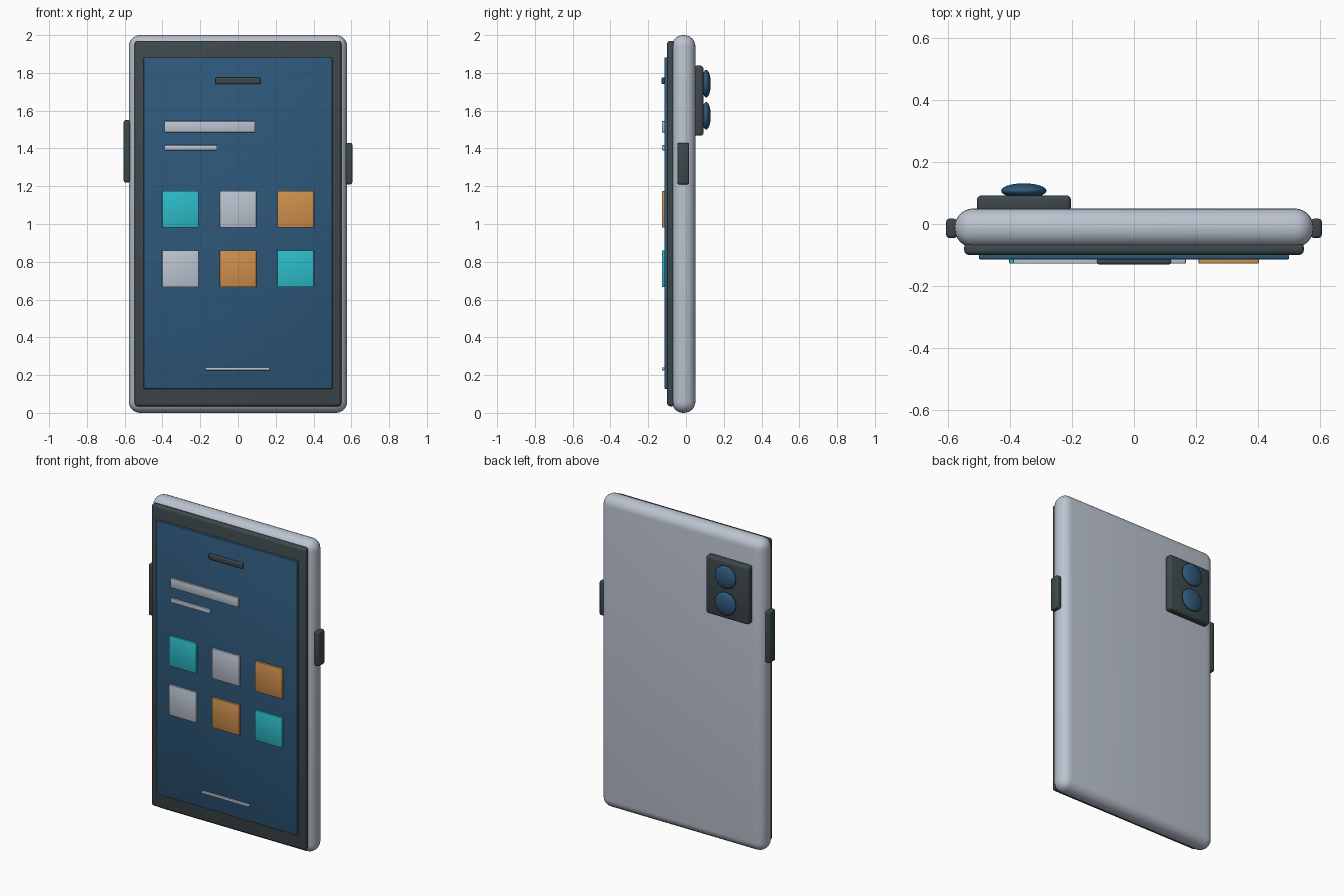
import bpy
import math

cube = bpy.data.objects.get("Cube")
if cube:
    bpy.data.objects.remove(cube, do_unlink=True)


def material(name, rgb):
    m = bpy.data.materials.new(name)
    m.use_nodes = True
    m.diffuse_color = (*rgb, 1)
    m.node_tree.nodes["Principled BSDF"].inputs["Base Color"].default_value = (*rgb, 1)
    return m


silver = material("silver", (0.50, 0.55, 0.63))
charcoal = material("charcoal", (0.047, 0.064, 0.07))
blue = material("screen blue", (0.027, 0.098, 0.195))
teal = material("teal", (0.026, 0.50, 0.575))
orange = material("orange", (0.62, 0.275, 0.074))


def block(name, x, y, z, mat, radius, segments=3):
    """Rounded box given by its (min, max) range on each axis."""
    spans = (x, y, z)
    bpy.ops.mesh.primitive_cube_add(size=1, location=[(a + b) / 2 for a, b in spans])
    ob = bpy.context.object
    ob.name = name
    ob.scale = [b - a for a, b in spans]
    bpy.ops.object.transform_apply(location=False, rotation=False, scale=True)
    ob.data.materials.append(mat)
    bev = ob.modifiers.new("Rounded edges", "BEVEL")
    bev.width = radius
    bev.segments = segments
    bpy.ops.object.modifier_apply(modifier=bev.name)
    bpy.ops.object.shade_smooth_by_angle(angle=math.radians(35))
    return ob


# Case, bezel and screen
block("case", (-0.578, 0.578), (-0.075, 0.05), (0, 2), silver, 0.06, 6)
block("bezel", (-0.547, 0.547), (-0.1, -0.06), (0.035, 1.97), charcoal, 0.015)
block("screen", (-0.5, 0.5), (-0.114, -0.095), (0.127, 1.882), blue, 0.005, 2)

# Side buttons
for name, side, low, high in (("right_button", -1, 1.22, 1.55), ("left_button", 1, 1.21, 1.43)):
    x = sorted((side * 0.57, side * 0.605))
    block(name, x, (-0.045, 0.017), (low, high), charcoal, 0.01)

# Speaker, heading lines and home bar
front = (-0.128, -0.112)
block("speaker", (-0.12, 0.12), (-0.13, -0.112), (1.74, 1.776), charcoal, 0.007)
block("heading_line", (-0.39, 0.09), front, (1.485, 1.545), silver, 0.004, 2)
block("subheading_line", (-0.39, -0.11), front, (1.39, 1.417), silver, 0.004, 2)
block("home_bar", (-0.173, 0.168), front, (0.225, 0.241), silver, 0.005, 2)

# App tiles
rows = ((1.078, (teal, silver, orange)), (0.763, (silver, orange, teal)))
for row, (z, colours) in enumerate(rows):
    for col, mat in enumerate(colours):
        x = (col - 1) * 0.305
        block(f"app_tile_{row + 1}_{col + 1}", (x - 0.097, x + 0.097), front,
              (z - 0.097, z + 0.097), mat, 0.004, 2)

# Camera plate and lenses
block("camera_plate", (-0.506, -0.203), (0.04, 0.092), (1.468, 1.838), charcoal, 0.014)
for name, z in (("upper_lens", 1.743), ("lower_lens", 1.573)):
    bpy.ops.mesh.primitive_uv_sphere_add(segments=32, ring_count=16, radius=1,
                                         location=(-0.355, 0.107, z), rotation=(math.pi / 2, 0, 0))
    lens = bpy.context.object
    lens.name = name
    lens.scale = (0.073, 0.073, 0.024)
    lens.data.materials.append(blue)
    bpy.ops.object.shade_smooth()
